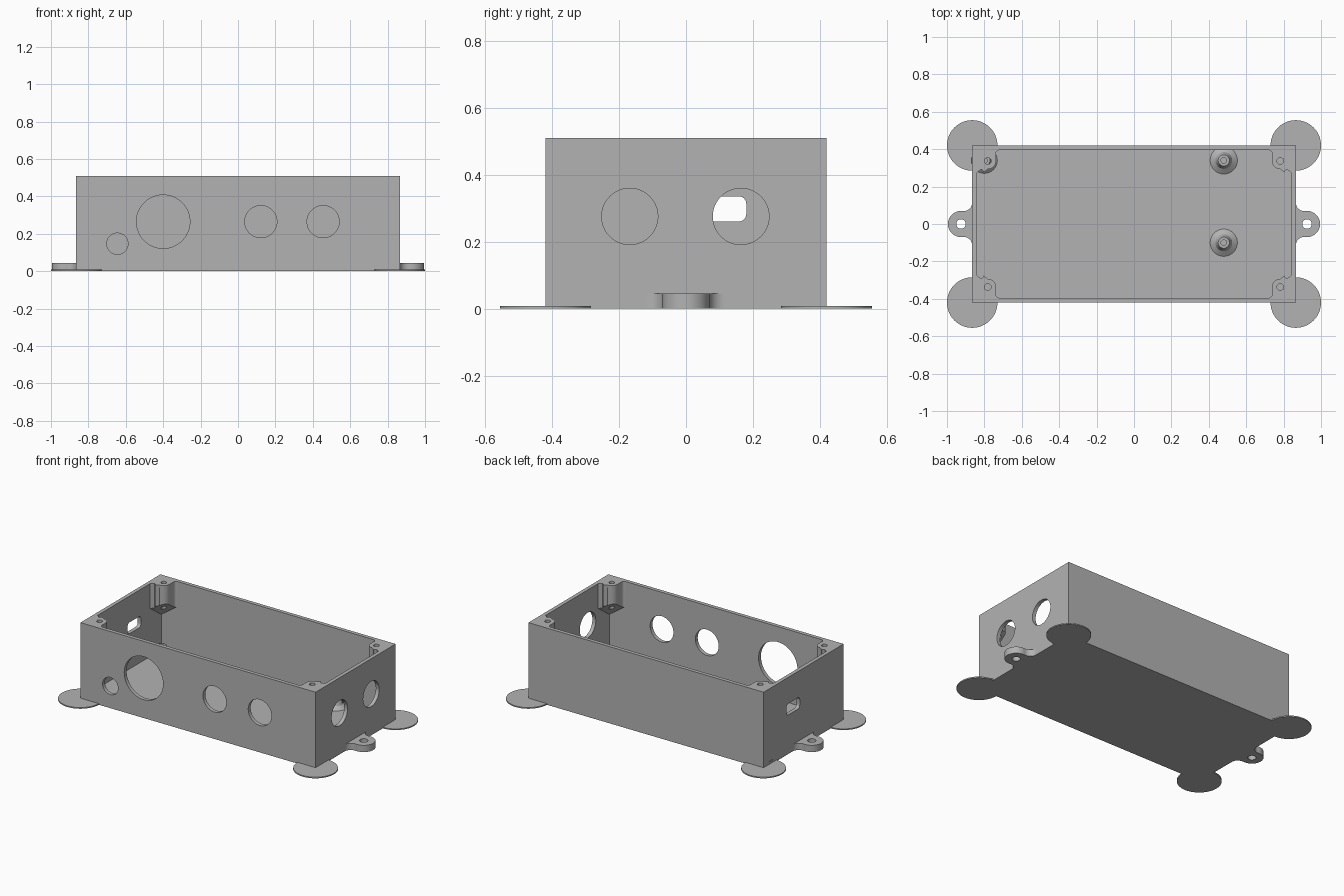
import bpy, bmesh
from math import cos, sin, radians
from mathutils import Vector

cube = bpy.data.objects.get("Cube")
if cube:
    bpy.data.objects.remove(cube, do_unlink=True)

plastic = bpy.data.materials.new("grey plastic")
plastic.use_nodes = True
GREY = (0.45, 0.45, 0.45, 1)
plastic.diffuse_color = GREY
plastic.node_tree.nodes["Principled BSDF"].inputs["Base Color"].default_value = GREY

HX, HY, TOP = 0.865, 0.42, 0.51      # outer half sizes and height
WALL, FLOOR = 0.025, 0.025
IX, IY = HX - WALL, HY - WALL


def arc(cx, cy, r, start, end, steps=12):
    angles = [radians(start + (end - start) * i / steps) for i in range(steps + 1)]
    return [(cx + r * cos(a), cy + r * sin(a)) for a in angles]


def circle(cx, cy, r, steps=48):
    return arc(cx, cy, r, 0, 360, steps)[:-1]


def prism(name, pts, low, high, axis="z", slope=None):
    """Extrude a flat outline along an axis; slope trims away everything below a plane."""
    place = {"x": lambda p, q, h: (h, p, q),
             "y": lambda p, q, h: (p, h, q),
             "z": lambda p, q, h: (p, q, h)}[axis]
    bm = bmesh.new()
    face = bm.faces.new([bm.verts.new(place(p, q, low)) for p, q in pts])
    out = bmesh.ops.extrude_face_region(bm, geom=[face])
    shift = Vector(place(0, 0, high - low))
    bmesh.ops.translate(bm, vec=shift, verts=[v for v in out["geom"] if isinstance(v, bmesh.types.BMVert)])
    if slope:
        cut = bmesh.ops.bisect_plane(bm, geom=bm.verts[:] + bm.edges[:] + bm.faces[:],
                                     plane_co=slope[0], plane_no=slope[1], clear_inner=True)
        rim = [e for e in cut["geom_cut"] if isinstance(e, bmesh.types.BMEdge)]
        bmesh.ops.remove_doubles(bm, verts=bm.verts[:], dist=1e-5)
        bmesh.ops.holes_fill(bm, edges=[e for e in bm.edges if e.is_boundary], sides=0)
    bmesh.ops.recalc_face_normals(bm, faces=bm.faces[:])
    return finish(name, bm)


def finish(name, bm):
    mesh = bpy.data.meshes.new(name)
    bm.to_mesh(mesh)
    bm.free()
    mesh.materials.append(plastic)
    obj = bpy.data.objects.new(name, mesh)
    bpy.context.collection.objects.link(obj)
    return obj


def activate(obj):
    bpy.ops.object.select_all(action="DESELECT")
    obj.select_set(True)
    bpy.context.view_layer.objects.active = obj


def carve(obj, cutters):
    activate(obj)
    for cutter in cutters:
        mod = obj.modifiers.new("cut", "BOOLEAN")
        mod.operation, mod.solver, mod.object = "DIFFERENCE", "EXACT", cutter
        bpy.ops.object.modifier_apply(modifier=mod.name)
        bpy.data.objects.remove(cutter, do_unlink=True)


def smooth(obj):
    activate(obj)
    bpy.ops.object.shade_smooth_by_angle(angle=radians(30))


def rectangle(x, y):
    return [(-x, -y), (x, -y), (x, y), (-x, y)]


# Open box with round cable holes and one rounded port
shell = prism("box_shell", rectangle(HX, HY), 0, TOP)
cutters = [prism("cavity", rectangle(IX, IY), FLOOR, TOP + 0.1)]
for x, z, r in [(-0.645, 0.147, 0.057), (-0.4, 0.265, 0.143), (0.122, 0.265, 0.086), (0.455, 0.265, 0.086)]:
    cutters.append(prism("front_hole", circle(x, z, r), -HY - 0.05, -IY + 0.05, "y"))
for y in (-0.168, 0.164):
    cutters.append(prism("side_hole", circle(y, 0.275, 0.084), IX - 0.05, HX + 0.05, "x"))
R = 0.022
port = (arc(0.18 - R, 0.335 - R, R, 0, 90, 6) + arc(0.04 + R, 0.335 - R, R, 90, 180, 6)
        + arc(0.04 + R, 0.26 + R, R, 180, 270, 6) + arc(0.18 - R, 0.26 + R, R, 270, 360, 6))
cutters.append(prism("port", port, -HX - 0.05, -IX + 0.05, "x"))
carve(shell, cutters)
smooth(shell)

# Corner screw bosses with sloped undersides, and thin corner discs on the ground
boss = ([(0, 0), (0.12, 0)] + arc(0.12, 0.018, 0.018, 270, 180, 6)
        + arc(0.058, 0.058, 0.044, 0, 90) + arc(0.018, 0.12, 0.018, 0, -90, 6)[:-1] + [(0, 0.12)])
boss = [p for i, p in enumerate(boss) if p not in boss[:i]]
for sx, sidename in ((-1, "right"), (1, "left")):
    for sy, endname in ((-1, "front"), (1, "back")):
        label = endname + "_" + sidename
        pts = [(sx * (IX - u), sy * (IY - v)) for u, v in boss]
        post = prism("screw_boss_" + label, pts, 0.2, TOP,
                     slope=((sx * IX, sy * IY, 0.26), (sx, sy, 2 ** 0.5)))
        hole = circle(sx * (IX - 0.058), sy * (IY - 0.058), 0.018, 24)
        carve(post, [prism("screw_hole", hole, 0.15, TOP + 0.1)])
        smooth(post)
        disc = [(0, 0)] + arc(0, 0, 0.135, -90, 180, 48)
        disc = prism("corner_disc_" + label, [(sx * (HX + p), sy * (HY + q)) for p, q in disc], 0, 0.008)
        smooth(disc)

    # Flared mounting lug on each end
    lug = (arc(HX + 0.0459, 0.115, 0.0459, 180, 277) + arc(0.925, 0, 0.07, 97, -97, 32)
           + arc(HX + 0.0459, -0.115, 0.0459, 83, 180))
    tab = prism("mounting_lug_" + sidename, [(sx * p, q) for p, q in lug], 0, 0.045)
    carve(tab, [prism("lug_hole", circle(sx * 0.925, 0, 0.025, 32), -0.1, 0.1)])
    smooth(tab)

# Tapered standoffs on the floor, each with a pilot hole
for i, (x, y) in enumerate([(0.48, 0.34), (0.48, -0.1), (-0.8, 0.34)]):
    bm = bmesh.new()
    profile = [(0.073, FLOOR), (0.045, 0.045), (0.03, 0.085), (0.015, 0.085), (0.015, 0.035)]
    if x < 0:  # this one stands against the end wall
        profile = [(r * 0.95 if r > 0.05 else r, z) for r, z in profile]
    rings = [[bm.verts.new((p, q, z)) for p, q in circle(x, y, r, 32)] for r, z in profile]
    for a, b in zip(rings, rings[1:]):
        for k in range(32):
            j = (k + 1) % 32
            bm.faces.new((a[k], a[j], b[j], b[k]))
    bm.faces.new(rings[-1])
    smooth(finish("standoff_%d" % (i + 1), bm))
